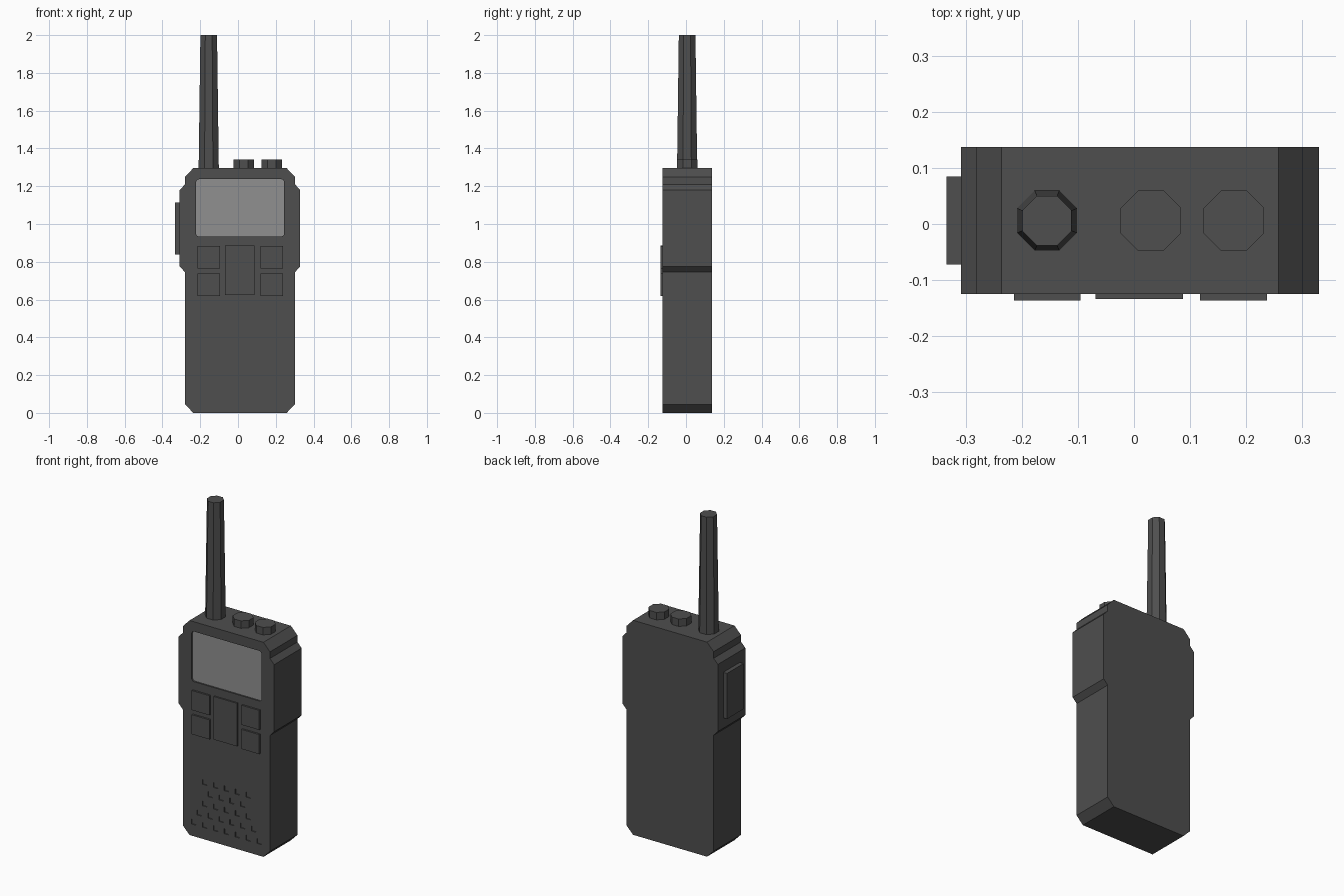
import bpy, bmesh, math
from mathutils import Matrix

if "Cube" in bpy.data.objects:
    bpy.data.objects.remove(bpy.data.objects["Cube"])


def material(name, v):
    m = bpy.data.materials.new(name)
    m.diffuse_color = (v, v, v, 1)
    m.use_nodes = True
    m.node_tree.nodes["Principled BSDF"].inputs["Base Color"].default_value = m.diffuse_color
    return m


DARK = material("dark_grey_plastic", 0.077)
GLASS = material("grey_screen", 0.28)
FRONT, BACK = -0.125, 0.137


def finish(name, bm, mat):
    bmesh.ops.recalc_face_normals(bm, faces=bm.faces)
    me = bpy.data.meshes.new(name)
    bm.to_mesh(me)
    bm.free()
    me.materials.append(mat)
    ob = bpy.data.objects.new(name, me)
    bpy.context.collection.objects.link(ob)
    return ob


def add_prism(bm, outline, y0, y1):
    """Extrude an (x, z) outline along y."""
    f = bm.faces.new([bm.verts.new((x, y0, z)) for x, z in outline])
    ext = bmesh.ops.extrude_face_region(bm, geom=[f])["geom"]
    for v in ext:
        if isinstance(v, bmesh.types.BMVert):
            v.co.y = y1


def prism(name, outline, y0, y1, mat=DARK):
    bm = bmesh.new()
    add_prism(bm, outline, y0, y1)
    return finish(name, bm, mat)


def rect(x0, x1, z0, z1):
    return [(x0, z0), (x1, z0), (x1, z1), (x0, z1)]


def rounded_rect(x0, x1, z0, z1, r, n=3):
    pts = []
    for i, (cx, cz) in enumerate(rect(x0 + r, x1 - r, z0 + r, z1 - r)):
        for k in range(n + 1):
            a = math.pi + (i + k / n) * math.pi / 2
            pts.append((cx + r * math.cos(a), cz + r * math.sin(a)))
    return pts


def octagon_post(name, x, z0, z1, a0, a1):
    """Eight-sided post, flat sides on the axes; a0, a1 are half widths."""
    k = 1 / math.cos(math.pi / 8)
    bm = bmesh.new()
    bmesh.ops.create_cone(bm, cap_ends=True, segments=8, radius1=a0 * k, radius2=a1 * k, depth=z1 - z0,
                          matrix=Matrix.Translation((x, 0.006, (z0 + z1) / 2))
                          @ Matrix.Rotation(math.pi / 8, 4, 'Z'))
    return finish(name, bm, DARK)


# Body: mirrored half outline with wider grip and clipped corners
CX = 0.0105
half = [(0.247, 0), (0.291, 0.045), (0.291, 0.745), (0.319, 0.775),
        (0.319, 1.18), (0.291, 1.21), (0.291, 1.25), (0.247, 1.296)]
body = prism("body", [(CX + x, z) for x, z in half] + [(CX - x, z) for x, z in reversed(half)], FRONT, BACK)

# Recesses: screen window and staggered speaker holes
screen = rounded_rect(-0.222, 0.244, 0.934, 1.237, 0.015)
bm = bmesh.new()
add_prism(bm, screen, FRONT - 0.05, FRONT + 0.015)
for row, count in enumerate((7, 6, 5, 4, 5)):
    z = 0.085 + row * 0.065
    for i in range(count):
        x = CX + (i - (count - 1) / 2) * 0.073
        add_prism(bm, rect(x - 0.015, x + 0.015, z - 0.015, z + 0.015), FRONT - 0.05, FRONT + 0.006)
cutter = finish("recess_cutter", bm, DARK)
cutter.hide_render = True
mod = body.modifiers.new("recesses", 'BOOLEAN')
mod.operation, mod.solver, mod.object = 'DIFFERENCE', 'EXACT', cutter
bpy.context.view_layer.objects.active = body
bpy.ops.object.modifier_apply(modifier=mod.name)
bpy.data.objects.remove(cutter)

# Screen plate in its recess
prism("screen", screen, FRONT + 0.009, FRONT + 0.017, GLASS)

# Keypad
for side, x0 in (("left", -0.214), ("right", 0.118)):
    for level, z0 in (("lower", 0.619), ("upper", 0.765)):
        prism(f"{side}_{level}_button", rect(x0, x0 + 0.119, z0, z0 + 0.118), -0.136, FRONT + 0.005)
prism("centre_button", rect(-0.069, 0.087, 0.625, 0.885), -0.134, FRONT + 0.005)

# Talk button on the left side
prism("talk_button", rect(-0.334, -0.3, 0.838, 1.113), -0.072, 0.085)

# Antenna and knobs on top
octagon_post("antenna", -0.155, 1.285, 2.0, 0.0535, 0.044)
octagon_post("inner_knob", 0.030, 1.285, 1.341, 0.054, 0.054)
octagon_post("outer_knob", 0.178, 1.285, 1.341, 0.054, 0.054)
